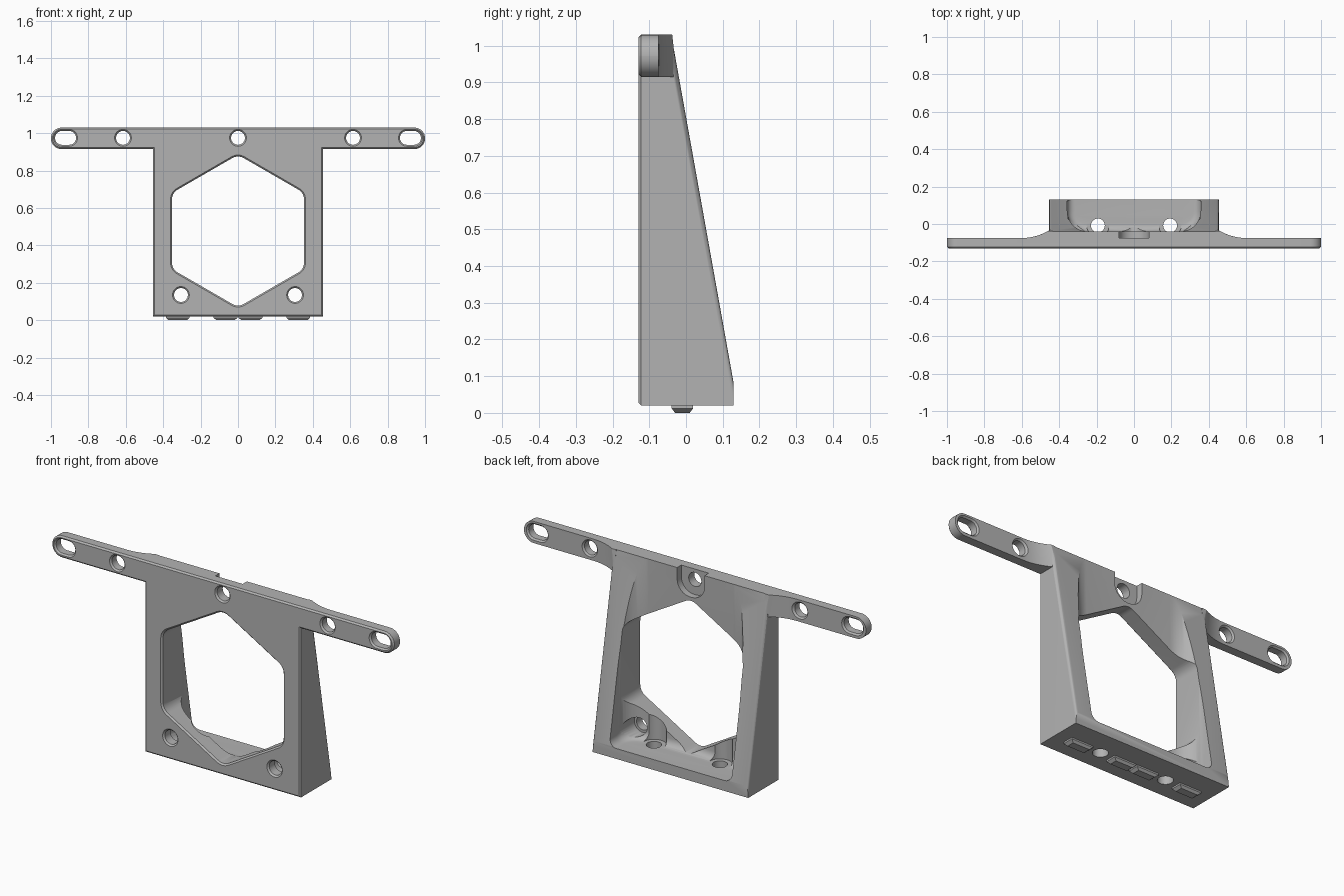
import bpy, bmesh, math
from mathutils import Vector

if "Cube" in bpy.data.objects:
    bpy.data.objects.remove(bpy.data.objects["Cube"])

grey = bpy.data.materials.new("plain_grey")
grey.use_nodes = True
grey.diffuse_color = (0.45, 0.45, 0.45, 1)
grey.node_tree.nodes["Principled BSDF"].inputs["Base Color"].default_value = grey.diffuse_color

FRONT, ARM_BACK, PANEL_BACK = -0.13, -0.075, -0.04
BASE, FLOOR, ARM_LOW, TOP = 0.02, 0.075, 0.915, 1.03
HALF_W, HOLE_Z, HOLE_R, CHAMFER = 0.455, 0.975, 0.037, 0.008


def rounded(corners, steps=8):
    """Outline from (u, v, radius) corners."""
    out = []
    for i, (u, v, r) in enumerate(corners):
        p = Vector((u, v))
        if r <= 0:
            out.append(p)
            continue
        a = (Vector(corners[i - 1][:2]) - p).normalized()
        b = (Vector(corners[(i + 1) % len(corners)][:2]) - p).normalized()
        half = a.angle(b) / 2
        centre = p + (a + b).normalized() * r / math.sin(half)
        start = p + a * r / math.tan(half) - centre
        end = p + b * r / math.tan(half) - centre
        sweep = math.atan2(start.x * end.y - start.y * end.x, start.dot(end))
        for k in range(steps + 1):
            t = sweep * k / steps
            c, s = math.cos(t), math.sin(t)
            out.append(centre + Vector((start.x * c - start.y * s, start.x * s + start.y * c)))
    return out


def circle(u, v, r, n=32):
    return [Vector((u + r * math.cos(math.tau * k / n), v + r * math.sin(math.tau * k / n)))
            for k in range(n)]


def loft(name, axis, sections, bevel=None):
    """Solid through (position, outline) sections along an axis."""
    place = {"x": lambda p, d: (d, p[0], p[1]),
             "y": lambda p, d: (p[0], d, p[1]),
             "z": lambda p, d: (p[0], p[1], d)}[axis]
    bm = bmesh.new()
    rings = [[bm.verts.new(place(p, d)) for p in outline] for d, outline in sections]
    n = len(rings[0])
    for lo, hi in zip(rings, rings[1:]):
        for k in range(n):
            bm.faces.new((lo[k], lo[(k + 1) % n], hi[(k + 1) % n], hi[k]))
    bm.faces.new(rings[0])
    bm.faces.new(rings[-1])
    bmesh.ops.recalc_face_normals(bm, faces=bm.faces)
    if bevel:
        rule, width, segments = bevel
        edges = [e for e in bm.edges if rule(e.verts[0].co, e.verts[1].co)]
        bmesh.ops.bevel(bm, geom=edges, offset=width, segments=segments,
                        profile=0.5, affect="EDGES")
    mesh = bpy.data.meshes.new(name)
    bm.to_mesh(mesh)
    bm.free()
    mesh.materials.append(grey)
    obj = bpy.data.objects.new(name, mesh)
    bpy.context.collection.objects.link(obj)
    return obj


def combine(target, tool, operation="DIFFERENCE"):
    mod = target.modifiers.new("combine", "BOOLEAN")
    mod.operation, mod.solver, mod.object = operation, "EXACT", tool
    bpy.context.view_layer.objects.active = target
    bpy.ops.object.modifier_apply(modifier=mod.name)
    bpy.data.objects.remove(tool)


# Front plate: a T outline with rounded arm ends
end_r = (TOP - ARM_LOW) / 2 - 0.0005
right = [(HALF_W, BASE, 0), (HALF_W, ARM_LOW, 0), (1, ARM_LOW, end_r), (1, TOP, end_r)]
left = [(-u, v, r) for u, v, r in reversed(right)]
bracket = loft("bracket", "y", [(FRONT, rounded(right + left)), (ARM_BACK, rounded(right + left))],
               (lambda a, b: max(a.y, b.y) < FRONT + 0.001, CHAMFER, 1))

# Wedge body with softened sloping edges
wedge = [(-0.1, BASE), (0.13, BASE), (0.13, 0.08), (PANEL_BACK, TOP), (-0.1, TOP)]
body = loft("body", "x", [(-HALF_W, wedge), (HALF_W, wedge)],
            (lambda a, b: abs(a.x - b.x) < 0.001 and abs(a.y - b.y) > 0.1
             and abs(a.z - b.z) > 0.5, 0.015, 4))
combine(bracket, body, "UNION")


# Curved blends between the body and the arms
def blend_outline(side, start, radius=0.28, end=0.6):
    curve = []
    for k in range(11):
        x = start + (end - start) * k / 10
        curve.append((x, ARM_BACK + radius - math.sqrt(radius ** 2 - (x - end) ** 2)))
    pts = [(0.435, -0.1), (0.435, curve[0][1])] + curve + [(end, -0.1)]
    return [(side * x, y) for x, y in pts]


for side in (-1, 1):
    blend = loft("blend", "z", [(ARM_LOW, blend_outline(side, 0.44)),
                                (TOP, blend_outline(side, 0.46))])
    combine(bracket, blend, "UNION")


# Rear cavity with filleted corners and floor
def cavity_outline(inset):
    w, y, r = 0.357 - inset, PANEL_BACK + inset, 0.11 - inset
    return rounded([(-w, 0.3, 0), (-w, y, r), (w, y, r), (w, 0.3, 0)], 12)


fillet = 0.04
sections = []
for k in range(7):
    t = math.pi / 2 * k / 6
    sections.append((FLOOR + fillet * (1 - math.cos(t)), cavity_outline(fillet * (1 - math.sin(t)))))
sections.append((1.2, cavity_outline(0)))
combine(bracket, loft("cavity_cutter", "z", sections))


# Hexagonal window, chamfered at the front
def hexagon(grow):
    radius = (0.353 + grow) / math.cos(math.pi / 6)
    return rounded([(radius * math.sin(math.pi * k / 3), 0.477 + radius * math.cos(math.pi * k / 3),
                     0.06 + grow) for k in range(6)])


def slot(u, half):
    def outline(grow):
        r = HOLE_R + grow
        w = half + grow
        return rounded([(u - w, HOLE_Z - r, r - 0.0005), (u + w, HOLE_Z - r, r - 0.0005),
                        (u + w, HOLE_Z + r, r - 0.0005), (u - w, HOLE_Z + r, r - 0.0005)])
    return outline


def hole(u, v):
    return lambda grow: circle(u, v, HOLE_R + grow)


def cut_through(outline, chamfer_back=False):
    flare = CHAMFER + 0.01
    cuts = [(FRONT - 0.01, outline(flare)), (FRONT + CHAMFER, outline(0))]
    if chamfer_back:
        cuts += [(ARM_BACK - CHAMFER, outline(0)), (ARM_BACK + 0.01, outline(flare))]
    else:
        cuts.append((0.3, outline(0)))
    combine(bracket, loft("hole_cutter", "y", cuts))


cut_through(hexagon)

# Screw head recess at the top centre
recess = rounded([(-0.08, 0.895, 0.075), (0.08, 0.895, 0.075), (0.08, 1.2, 0), (-0.08, 1.2, 0)])
combine(bracket, loft("recess_cutter", "y", [(ARM_BACK, recess), (0.3, recess)]))
cut_through(hole(0, HOLE_Z))

# Mirrored holes, slots, counterbores and floor screw holes
for side in (-1, 1):
    cut_through(slot(side * 0.922, 0.056), True)
    cut_through(hole(side * 0.615, HOLE_Z), True)
    bore = circle(side * 0.305, 0.135, 0.05)
    combine(bracket, loft("bore_cutter", "y", [(ARM_BACK, bore), (0.1, bore)]))
    cut_through(hole(side * 0.305, 0.135))
    groove = circle(side * 0.193, -0.008, 0.06)
    combine(bracket, loft("groove_cutter", "z", [(FLOOR + 0.001, groove), (0.3, groove)]))
    screw = circle(side * 0.193, -0.008, HOLE_R)
    combine(bracket, loft("screw_cutter", "z", [(-0.1, screw), (0.2, screw)]))

# Tapered locating tabs under the base
parts = [bracket]
for i, x in enumerate((-0.322, -0.067, 0.067, 0.322)):
    def tab(w, d):
        return [(x - w, -0.01 - d), (x + w, -0.01 - d), (x + w, -0.01 + d), (x - w, -0.01 + d)]
    parts.append(loft(f"locating_tab_{i + 1}", "z",
                      [(0, tab(0.048, 0.02)), (0.012, tab(0.063, 0.029)), (BASE + 0.005, tab(0.063, 0.029))]))

# Smooth curved surfaces, keeping crisp edges
for obj in parts:
    bpy.ops.object.select_all(action="DESELECT")
    obj.select_set(True)
    bpy.context.view_layer.objects.active = obj
    bpy.ops.object.shade_smooth_by_angle(angle=math.radians(30))
